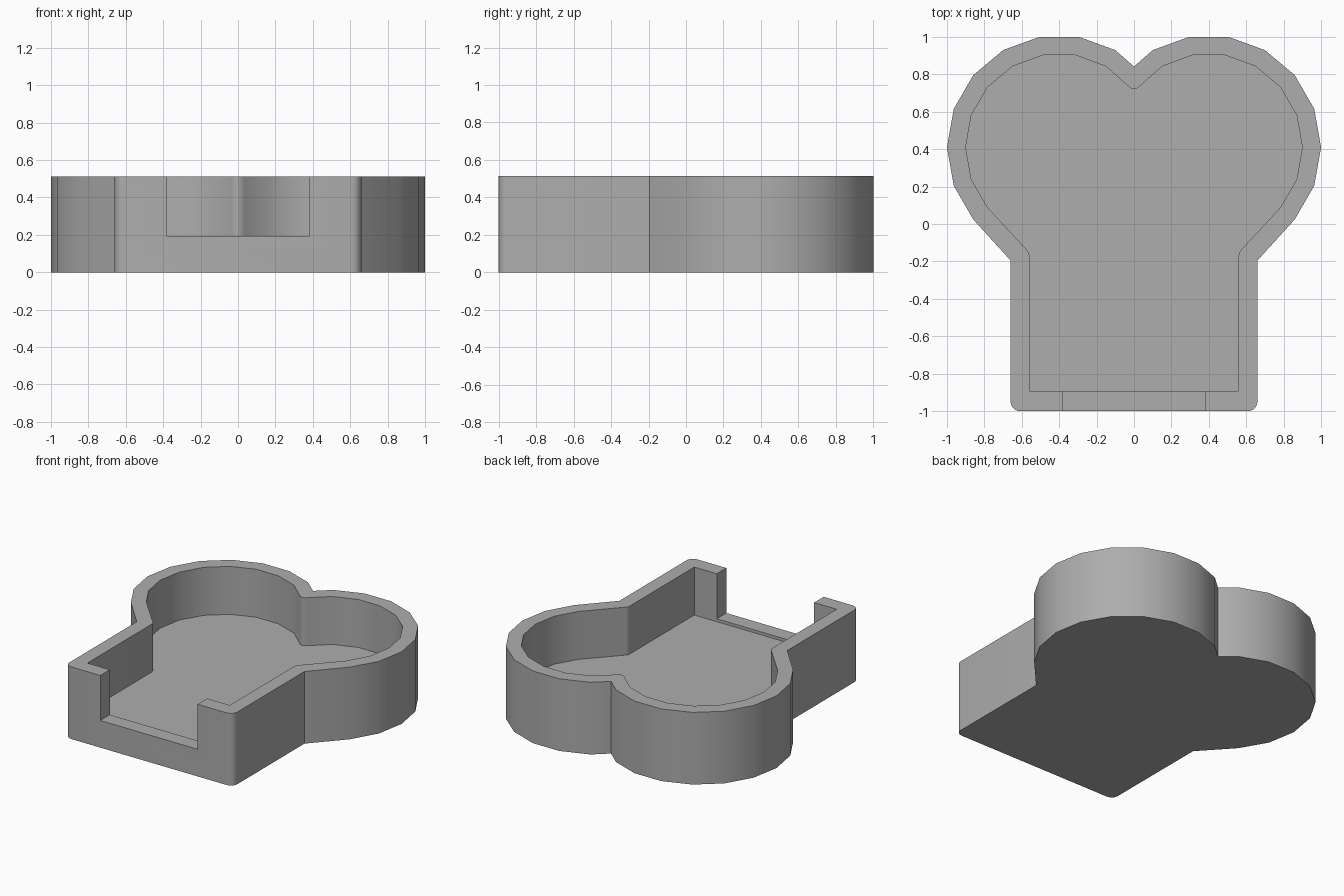
import bpy, bmesh, math

if "Cube" in bpy.data.objects:
    bpy.data.objects.remove(bpy.data.objects["Cube"])

HEIGHT, FLOOR, SILL = 0.513, 0.172, 0.193
CX, CY = 0.40, 0.41          # centre of the right lobe


def lobe(radius, start, end):
    """Points on the right lobe, in 20 degree steps."""
    return [(CX + radius * math.cos(math.radians(a)), CY + radius * math.sin(math.radians(a)))
            for a in range(start, end + 1, 20)]


def mirrored(half):
    """Close a right-half outline by mirroring it across x = 0."""
    return half + [(-x, y) for x, y in reversed(half) if x > 1e-5]


def prism(name, outline, z0, z1):
    bm = bmesh.new()
    face = bm.faces.new([bm.verts.new((x, y, z0)) for x, y in outline])
    ext = bmesh.ops.extrude_face_region(bm, geom=[face])
    top = [v for v in ext["geom"] if isinstance(v, bmesh.types.BMVert)]
    bmesh.ops.translate(bm, verts=top, vec=(0, 0, z1 - z0))
    bmesh.ops.recalc_face_normals(bm, faces=bm.faces)
    mesh = bpy.data.meshes.new(name)
    bm.to_mesh(mesh)
    bm.free()
    obj = bpy.data.objects.new(name, mesh)
    bpy.context.collection.objects.link(obj)
    return obj


def cut(target, cutter):
    cutter.hide_render = True
    mod = target.modifiers.new("cut", "BOOLEAN")
    mod.operation, mod.solver, mod.object = "DIFFERENCE", "EXACT", cutter
    bpy.context.view_layer.objects.active = target
    bpy.ops.object.modifier_apply(modifier=mod.name)
    bpy.data.objects.remove(cutter, do_unlink=True)


# Outer outline: rounded front corner, straight side, neck, lobe, cleft
R = 0.05
corner = [(0.66 - R + R * math.cos(math.radians(a)), -1 + R + R * math.sin(math.radians(a)))
          for a in range(-90, 1, 15)]
outer = mirrored(corner + [(0.66, -0.195)] + lobe(0.6, -40, 120) + [(0, 0.842)])

# Inner outline: square front corner, softened neck and cleft
inner = mirrored([(0.56, -0.893), (0.56, -0.165), (0.563, -0.152), (0.571, -0.14)]
                 + lobe(0.5, -40, 120) + [(0.035, 0.74), (0.018, 0.726), (0, 0.721)])

tray = prism("heart_tray", outer, 0, HEIGHT)
cut(tray, prism("cavity_cutter", inner, FLOOR, HEIGHT + 0.2))

# Front opening, with a sill slightly above the floor
notch = [(-0.383, -1.2), (0.383, -1.2), (0.383, -0.8), (-0.383, -0.8)]
cut(tray, prism("notch_cutter", notch, SILL, HEIGHT + 0.3))

# Grey finish
grey = bpy.data.materials.new("grey")
grey.diffuse_color = (0.42, 0.42, 0.42, 1)
grey.use_nodes = True
grey.node_tree.nodes["Principled BSDF"].inputs["Base Color"].default_value = grey.diffuse_color
tray.data.materials.clear()
tray.data.materials.append(grey)

bpy.ops.object.select_all(action="DESELECT")
tray.select_set(True)
bpy.context.view_layer.objects.active = tray
bpy.ops.object.shade_smooth_by_angle(angle=math.radians(30))
